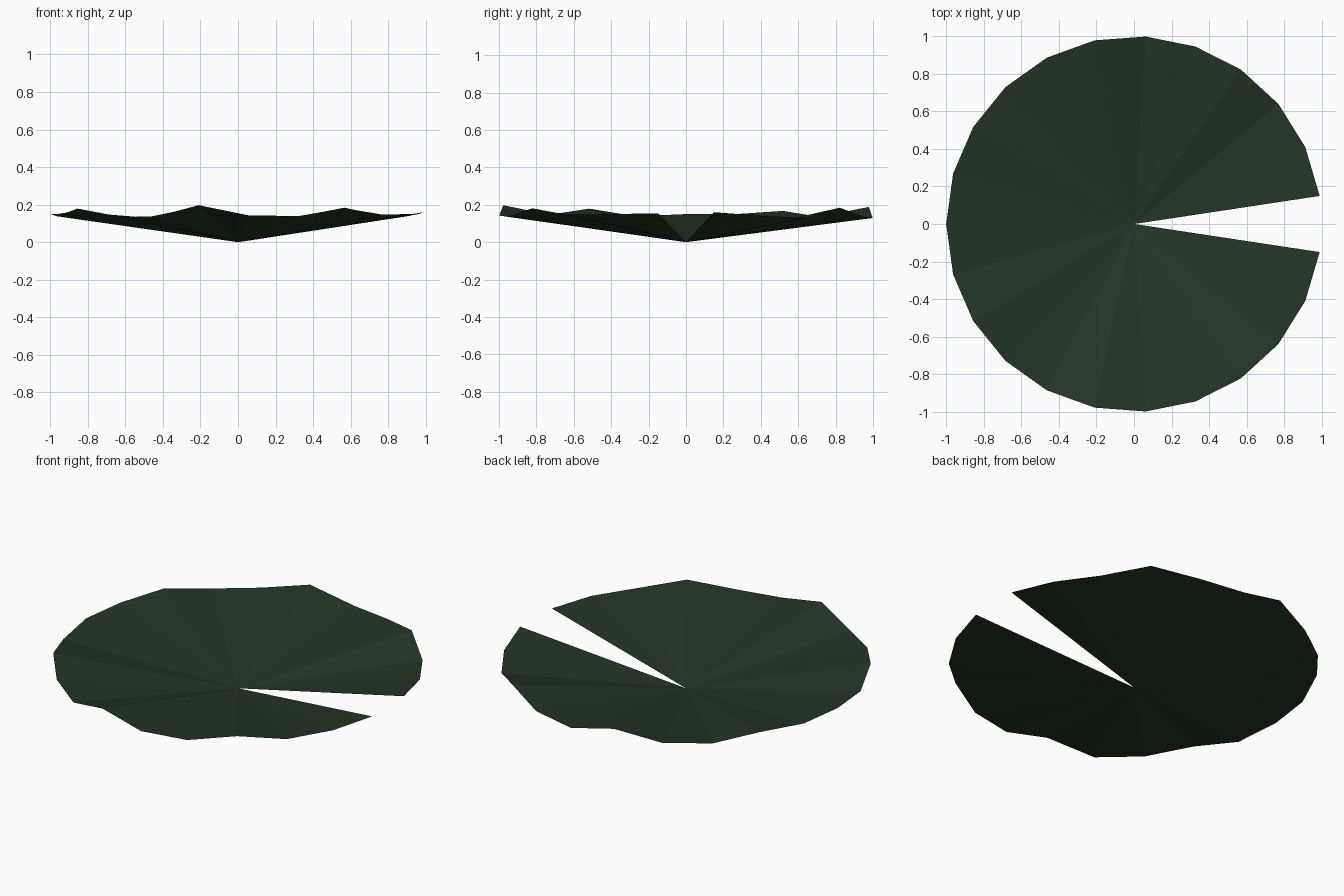
import bpy, bmesh, math

if "Cube" in bpy.data.objects:
    bpy.data.objects.remove(bpy.data.objects["Cube"])

# Dark green leaf colour
green = bpy.data.materials.new("dark leaf green")
green.diffuse_color = (0.018, 0.036, 0.019, 1)
green.use_nodes = True
green.node_tree.nodes["Principled BSDF"].inputs["Base Color"].default_value = green.diffuse_color

# Wavy rim: one height per rim corner, counter-clockwise from the notch
NOTCH = 0.15  # half angle of the notch, radians
RIM = [0.16, 0.14, 0.13, 0.184, 0.138, 0.129, 0.188, 0.137,
       0.133, 0.167, 0.15, 0.15, 0.138, 0.179, 0.147, 0.129,
       0.197, 0.142, 0.14, 0.181, 0.147, 0.15, 0.154]
step = (2 * math.pi - 2 * NOTCH) / (len(RIM) - 1)

# Notched lily pad: shallow fan of flat triangles around the low centre
bm = bmesh.new()
centre = bm.verts.new((0, 0, 0))
rim = []
for i, z in enumerate(RIM):
    a = NOTCH + i * step
    rim.append(bm.verts.new((math.cos(a), math.sin(a), z)))
for a, b in zip(rim, rim[1:]):
    bm.faces.new((centre, a, b))

mesh = bpy.data.meshes.new("lily_pad")
bm.to_mesh(mesh)
bm.free()
mesh.materials.append(green)
pad = bpy.data.objects.new("lily_pad", mesh)
bpy.context.collection.objects.link(pad)
